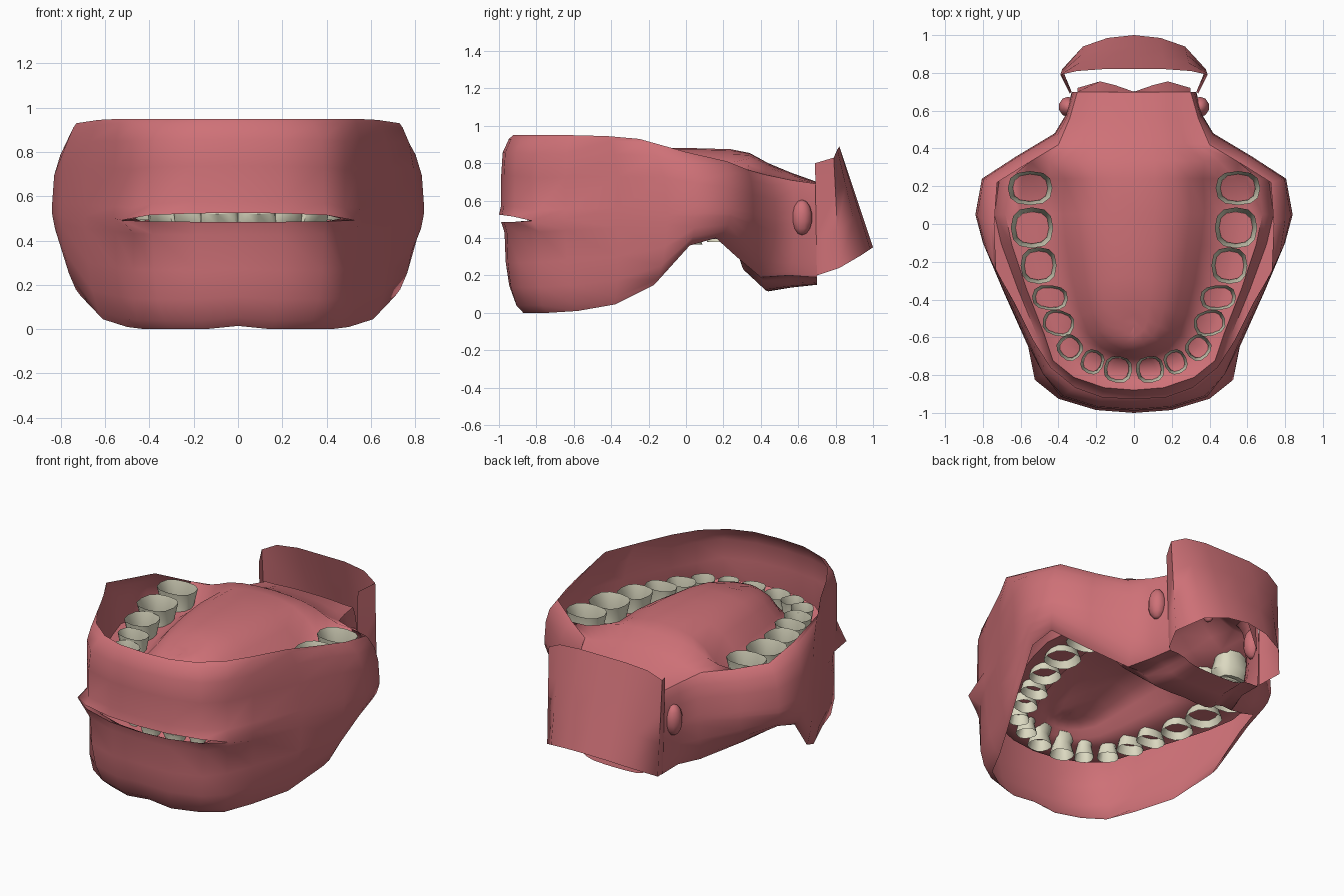
import bpy, bmesh, math
from mathutils import Vector as V

if "Cube" in bpy.data.objects:
    bpy.data.objects.remove(bpy.data.objects["Cube"])

def material(name, rgb):
    m = bpy.data.materials.new(name)
    m.diffuse_color = (*rgb, 1)
    m.use_nodes = True
    m.node_tree.nodes["Principled BSDF"].inputs["Base Color"].default_value = m.diffuse_color
    return m

FLESH = material("flesh pink", (0.62, 0.165, 0.185))
IVORY = material("tooth ivory", (0.71, 0.69, 0.53))

def finish(name, bm, mat, angle=75):
    bmesh.ops.remove_doubles(bm, verts=bm.verts, dist=0.0008)
    bmesh.ops.recalc_face_normals(bm, faces=bm.faces)
    me = bpy.data.meshes.new(name)
    bm.to_mesh(me)
    bm.free()
    me.materials.append(mat)
    ob = bpy.data.objects.new(name, me)
    bpy.context.collection.objects.link(ob)
    bpy.ops.object.select_all(action='DESELECT')
    ob.select_set(True)
    bpy.context.view_layer.objects.active = ob
    bpy.ops.object.shade_smooth_by_angle(angle=math.radians(angle))
    return ob

def sheet(name, *lofts):
    """Loft rows of right-half points (first point on x = 0), mirrored to the left."""
    bm = bmesh.new()
    for rows in lofts:
        grid = []
        for r in rows:
            full = [(-p[0], p[1], p[2]) for p in reversed(r[1:])] + [tuple(p) for p in r]
            grid.append([bm.verts.new(p) for p in full])
        for a, b in zip(grid, grid[1:]):
            for i in range(len(a) - 1):
                bm.faces.new((a[i], a[i + 1], b[i + 1], b[i]))
    return finish(name, bm, FLESH)

def mix(a, b, t):
    return [p.lerp(q, t) for p, q in zip(a, b)]

# Columns run from the front centre round the cheek to the throat (right half)
plan = [(0, -1), (.2, -.985), (.4, -.925), (.525, -.825), (.56, -.65), (.69, -.36), (.8, -.1),
        (.84, .05), (.805, .24), (.62, .36), (.42, .48), (.36, .58), (.33, .7)]
z_up = [.525, .523, .515, .492, .5, .51, .52, .53, .53, .5, .47, .46, .45]
z_low = [.485, .485, .487] + z_up[3:]
M_up = [V((x, y, z)) for (x, y), z in zip(plan, z_up)]
M_low = [V((x, y + (.012 if i < 3 else 0), z)) for i, ((x, y), z) in enumerate(zip(plan, z_low))]
TOP = [V(p) for p in [(0, -.925, .95), (.17, -.915, .95), (.31, -.865, .95), (.44, -.76, .95),
       (.53, -.62, .95), (.63, -.42, .945), (.73, -.25, .93), (.74, 0, .86), (.725, .22, .81),
       (.55, .33, .765), (.4, .42, .74), (.34, .56, .71), (.3, .7, .69)]]
BOT = [V(p) for p in [(0, -.87, .015), (.15, -.87, 0), (.3, -.82, 0), (.42, -.74, 0),
       (.5, -.58, .01), (.61, -.38, .045), (.71, -.17, .15), (.76, .02, .36), (.74, .16, .4),
       (.58, .27, .3), (.38, .4, .19), (.33, .55, .2), (.32, .7, .19)]]

def skin_row(mouth, rim, height, front, side):
    out = []
    for i, (a, b) in enumerate(zip(mouth, rim)):
        f = front if i < 3 else max(front, .5) if i == 3 else (front + side) / 2 if i == 4 else side
        out.append(V((a.x + (b.x - a.x) * f, a.y + (b.y - a.y) * f, a.z + (b.z - a.z) * height)))
    return out

# Outer skin above and below the mouth slit, joined along the cheeks
upper = [M_up] + [skin_row(M_up, TOP, *k) for k in
                  ((.12, .16, .01), (.5, .16, .1), (.78, .26, .38), (.95, .7, .8))] + [TOP]
lower = [M_low] + [skin_row(M_low, BOT, *k) for k in
                   ((.12, .15, .03), (.45, .2, .17), (.72, .36, .4), (.92, .65, .75))] + [BOT]
sheet("lips_cheeks_and_jaw", upper, lower)

# Inner lining: lips, vestibule, gum arch, then palate or tongue
arch = [(0, -.78), (.12, -.77), (.25, -.72), (.35, -.64), (.41, -.52), (.47, -.33), (.52, -.12),
        (.55, .05), (.54, .24)]
spine_y = [-.55, -.54, -.52, -.48, -.4, -.28, -.1, .06, .24, .34, .44, .56, .7]

def lining(name, mouth, rim, gum, vest, lip, crown, profile):
    def band(t, z):
        row = []
        for i in range(13):
            if i > 8:
                row.append(rim[i].copy())
            else:
                p = V(plan[i]).lerp(V(arch[i]), t)
                row.append(V((p.x, p.y, z(i))))
        return row
    start = [mouth[i] if i < 9 else rim[i] for i in range(13)]
    rows = [start, band(.35, lambda i: lip if i < 3 else .5), band(.55, vest), band(.8, gum),
            band(1.0, gum)]
    ridge = [V((0, y, z)) for y, z in zip(spine_y, crown)]
    base = rows[-1]
    for t, f in profile:
        r = mix(base, ridge, t)
        for p, b, c in zip(r, base, ridge):
            p.z = b.z + (c.z - b.z) * f
        rows.append(r)
    sheet(name, rows)

lining("palate_and_upper_gum", M_up, TOP, lambda i: .60 + .008 * i, lambda i: .66, .56,
       [.8, .8, .81, .82, .85, .87, .88, .88, .875, .855, .8, .75, .7],
       ((.18, .06), (.32, .32), (.46, .66), (.62, .87), (.8, .97), (1, 1)))
lining("tongue_and_lower_gum", M_low, BOT, lambda i: .35 + .009 * i, lambda i: .35 + .006 * i, .45,
       [.46, .46, .47, .49, .53, .58, .62, .6, .45, .22, .115, .135, .15],
       ((.18, .02), (.33, .25), (.42, .65), (.55, .88), (.78, .98), (1, 1)))

# Back wall of the throat
p_top = [V(p) for p in [(0, .82, .89), (.16, .82, .89), (.3, .81, .875), (.39, .79, .83), (.34, .69, .8)]]
p_bot = [V(p) for p in [(0, 1, .35), (.14, .985, .34), (.27, .94, .31), (.38, .82, .24), (.33, .7, .2)]]
sheet("throat_back_wall", [p_top, mix(p_top, p_bot, .33), mix(p_top, p_bot, .66), p_bot])

# Soft palate fold at the mouth of the throat
fold = [(0, .7, .69), (.1, .7, .69), (.2, .7, .69), (.3, .7, .69)]
fold2 = [(0, .7, .55), (.1, .735, .63), (.18, .755, .6), (.3, .72, .4)]
sheet("soft_palate", [fold, fold2])

def blob(name, loc, size):
    bm = bmesh.new()
    bmesh.ops.create_uvsphere(bm, u_segments=10, v_segments=7, radius=1)
    for v in bm.verts:
        v.co = V((loc[k] + v.co[k] * size[k] for k in range(3)))
    finish(name, bm, FLESH)

blob("uvula", (0, .655, .6), (.035, .05, .09))
for s in (-1, 1):
    blob("tonsil", (s * .35, .62, .51), (.05, .055, .095))

# Teeth: open-rooted tubes with closed crowns; x, y, half width, half depth, turn
TEETH = [(.085, -.77, .075, .07, 8), (.22, -.73, .06, .065, 25), (.34, -.655, .068, .065, 45),
         (.4, -.525, .085, .068, 15), (.445, -.39, .095, .066, 5), (.505, -.22, .095, .097, 0),
         (.54, -.02, .112, .108, 0), (.55, .19, .118, .09, 0)]

def tooth(name, x, y, w, d, turn, root, tip, shape):
    bm = bmesh.new()
    c, s = math.cos(math.radians(turn)), math.sin(math.radians(turn))
    n, rings = 12, []
    for t, kw, kd in shape:
        ring = []
        for j in range(n):
            a = 2 * math.pi * j / n
            px = w * kw * math.copysign(abs(math.cos(a)) ** .8, math.cos(a))
            py = d * kd * math.copysign(abs(math.sin(a)) ** .8, math.sin(a))
            ring.append(bm.verts.new((x + px * c - py * s, y + px * s + py * c, root + (tip - root) * t)))
        rings.append(ring)
    for a, b in zip(rings, rings[1:]):
        for j in range(n):
            bm.faces.new((a[j], a[(j + 1) % n], b[(j + 1) % n], b[j]))
    bm.faces.new(rings[-1])
    finish(name, bm, IVORY, 40)

MOLAR = ((0, 1, 1), (.45, .78, .78), (.8, .98, .98), (1, .75, .75))
INCISOR = ((0, 1, 1), (.4, .75, .75), (.75, 1.15, .9), (1, 1.2, .35))
for side in (-1, 1):
    for i, (x, y, w, d, turn) in enumerate(TEETH):
        shape = INCISOR if i < 3 else MOLAR
        tooth("upper_tooth", side * x, y, w, d, side * turn, .69 + .013 * i, .465 + .009 * i, shape)
        tooth("lower_tooth", side * x * .96, y * .96 + .01, w * .9, d * .9, side * turn,
              .29 + .0125 * i, .45 + .009 * i, shape)
